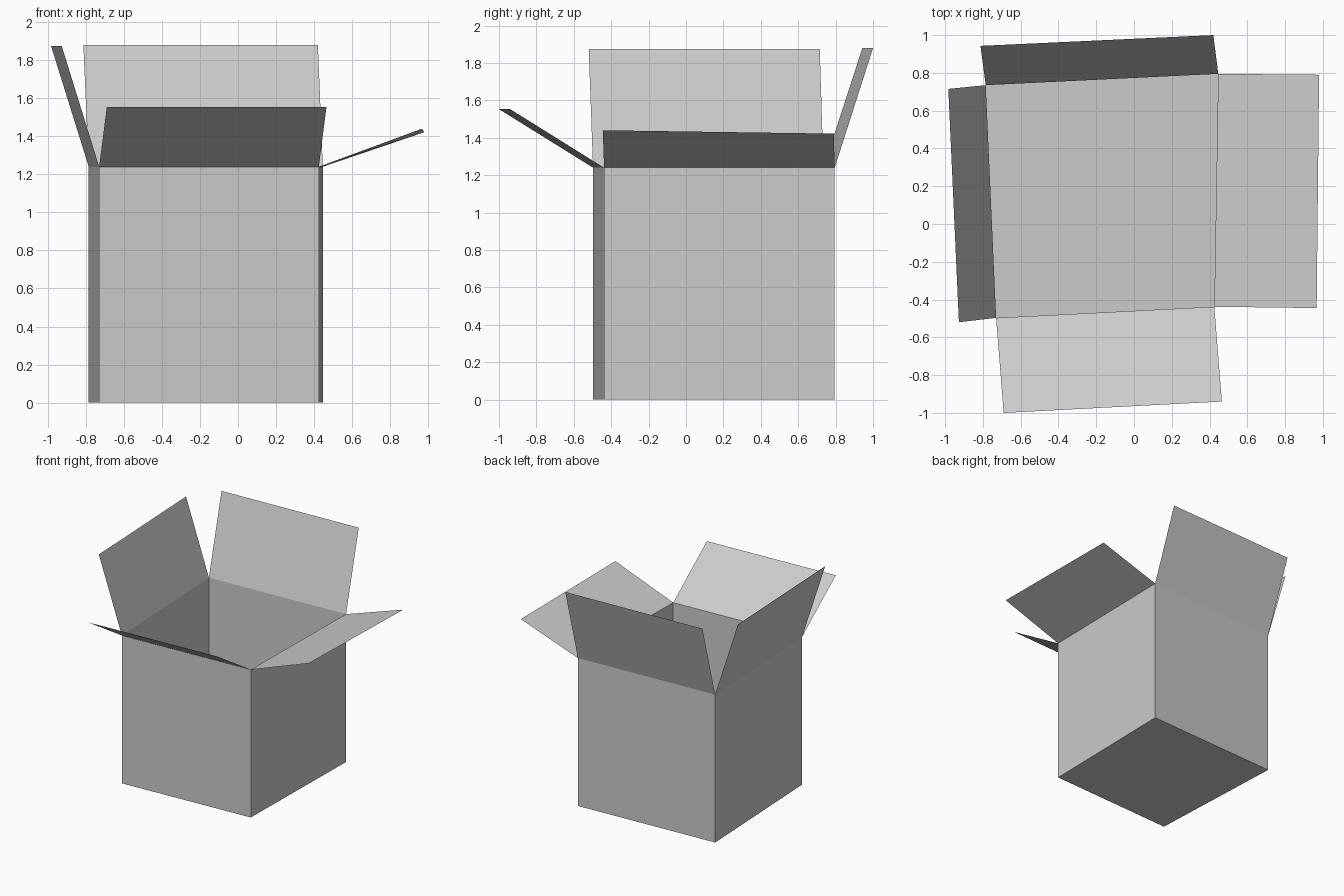
import bpy
import bmesh
from mathutils import Vector

cube = bpy.data.objects.get("Cube")
if cube:
    bpy.data.objects.remove(cube, do_unlink=True)

# Plain grey card
card = bpy.data.materials.new("grey_card")
card.use_nodes = True
GREY = (0.6, 0.6, 0.6, 1.0)
card.diffuse_color = GREY
card.node_tree.nodes["Principled BSDF"].inputs["Base Color"].default_value = GREY

RIM = 1.24  # height of the open top


def sheet(name, faces):
    """Make a thin card object from quads, welding shared corners."""
    bm = bmesh.new()
    for quad in faces:
        bm.faces.new([bm.verts.new(p) for p in quad])
    bmesh.ops.remove_doubles(bm, verts=bm.verts, dist=0.0005)
    mesh = bpy.data.meshes.new(name)
    bm.to_mesh(mesh)
    bm.free()
    mesh.materials.append(card)
    obj = bpy.data.objects.new(name, mesh)
    bpy.context.collection.objects.link(obj)
    return obj


# Footprint corners, counter-clockwise from front left as seen from above
footprint = [(-0.73, -0.497), (0.425, -0.438), (0.446, 0.795), (-0.785, 0.735)]
base = [Vector((x, y, 0)) for x, y in footprint]
rim = [Vector((x, y, RIM)) for x, y in footprint]

# Open box: four walls and a floor
walls = []
for i in range(4):
    j = (i + 1) % 4
    walls.append((base[i], base[j], rim[j], rim[i]))
sheet("box_body", walls + [base[::-1]])

# Flaps hinged on the rim: outer edge, start corner then end corner
flaps = {
    "front_flap": ((-0.69, -1.0, 1.553), (0.465, -0.94, 1.553)),
    "side_flap_left": ((0.967, -0.445, 1.44), (0.98, 0.79, 1.422)),
    "back_flap": ((0.42, 1.0, 1.88), (-0.813, 0.943, 1.88)),
    "side_flap_right": ((-0.983, 0.715, 1.875), (-0.927, -0.52, 1.875)),
}
for i, (name, (start, end)) in enumerate(flaps.items()):
    sheet(name, [(rim[i], rim[(i + 1) % 4], end, start)])
